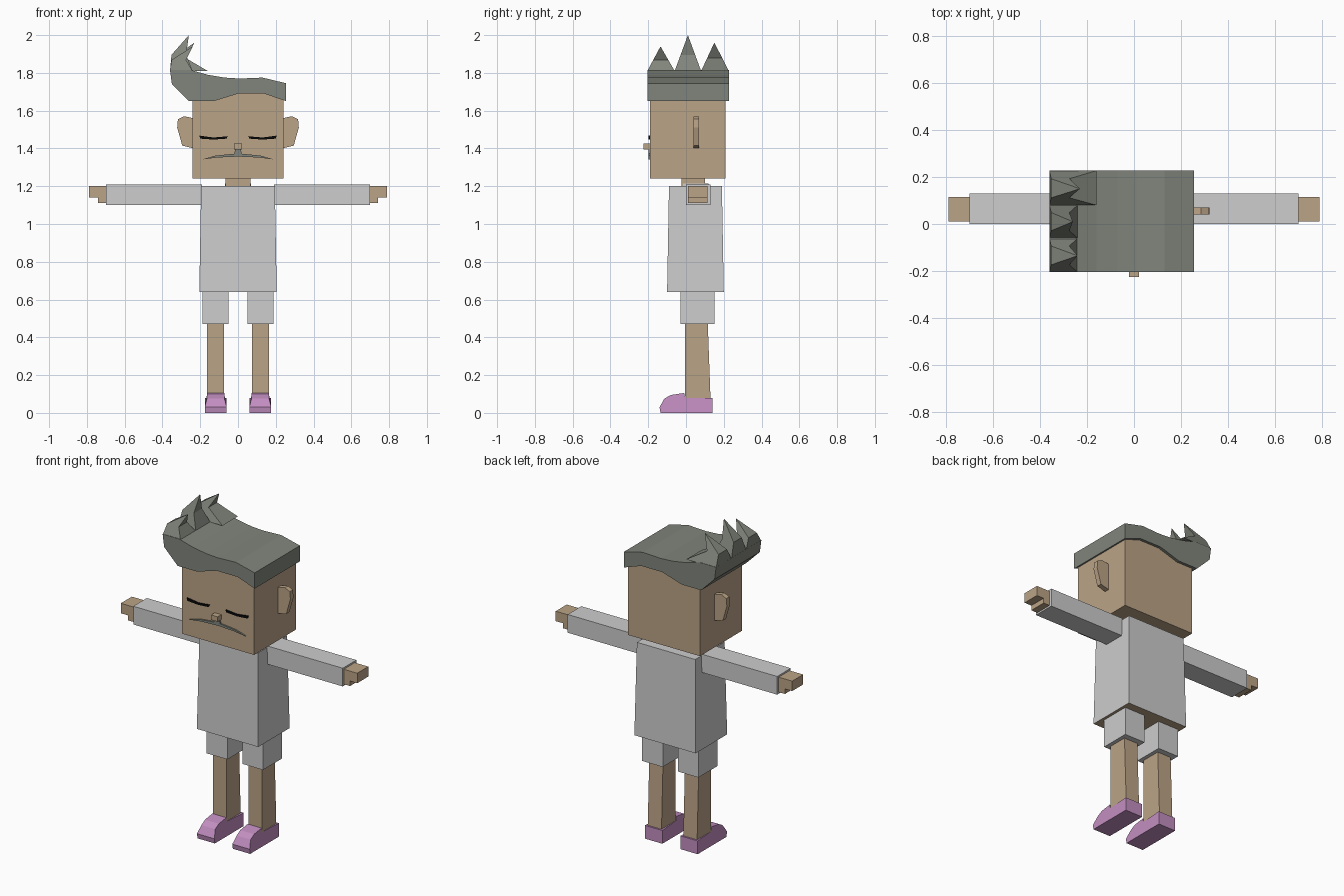
import bpy, bmesh

cube = bpy.data.objects.get("Cube")
if cube:
    bpy.data.objects.remove(cube)


def material(name, colour):
    m = bpy.data.materials.new(name)
    m.use_nodes = True
    m.diffuse_color = (*colour, 1)
    bsdf = next(n for n in m.node_tree.nodes if n.type == 'BSDF_PRINCIPLED')
    bsdf.inputs["Base Color"].default_value = (*colour, 1)
    return m


SKIN = material("warm skin", (0.50, 0.37, 0.24))
CLOTH = material("light grey cloth", (0.61, 0.61, 0.61))
HAIR = material("grey green hair", (0.22, 0.235, 0.20))
PINK = material("pink shoe", (0.54, 0.27, 0.53))
BLACK = material("black lash", (0.003, 0.003, 0.003))


def finish(bm, name, *mats):
    bmesh.ops.recalc_face_normals(bm, faces=bm.faces)
    mesh = bpy.data.meshes.new(name)
    bm.to_mesh(mesh)
    bm.free()
    for m in mats:
        mesh.materials.append(m)
    obj = bpy.data.objects.new(name, mesh)
    bpy.context.collection.objects.link(obj)
    return obj


def loft(name, rings, mat, tip=None, under=None):
    """Stack of rectangles (x0, x1, y0, y1, z), with an optional pointed tip."""
    bm = bmesh.new()
    loops = [[bm.verts.new(p) for p in ((a, c, z), (b, c, z), (b, d, z), (a, d, z))]
             for a, b, c, d, z in rings]
    bottom = bm.faces.new(loops[0])
    if under:
        bottom.material_index = 1
    for low, high in zip(loops, loops[1:]):
        for i in range(4):
            j = (i + 1) % 4
            bm.faces.new((low[i], low[j], high[j], high[i]))
    if tip:
        apex = bm.verts.new(tip)
        for i in range(4):
            bm.faces.new((loops[-1][i], loops[-1][(i + 1) % 4], apex))
    else:
        bm.faces.new(loops[-1])
    return finish(bm, name, *([mat, under] if under else [mat]))


def box(name, x, y, z, mat):
    x = sorted(x)
    return loft(name, [(*x, *y, z[0]), (*x, *y, z[1])], mat)


def prism(name, points, near, far, mat, axis="y", reshape=None):
    """Extrude a flat outline; points are (x, z) along y or (y, z) along x."""
    bm = bmesh.new()
    place = (lambda p, d: (p[0], d, p[1])) if axis == "y" else (lambda p, d: (d, *p))
    face = bm.faces.new([bm.verts.new(place(p, near)) for p in points])
    ext = bmesh.ops.extrude_face_region(bm, geom=[face])["geom"]
    step = (0, far - near, 0) if axis == "y" else (far - near, 0, 0)
    bmesh.ops.translate(bm, vec=step, verts=[v for v in ext if isinstance(v, bmesh.types.BMVert)])
    if reshape:
        for v in bm.verts:
            reshape(v)
    return finish(bm, name, mat)


# Head, neck and torso
box("head", (-0.24, 0.24), (-0.19, 0.21), (1.24, 1.70), SKIN)
box("neck", (-0.065, 0.065), (-0.025, 0.10), (1.19, 1.245), SKIN)
box("collar", (-0.07, 0.07), (-0.015, 0.12), (1.19, 1.215), CLOTH)
loft("shirt", [(-0.205, 0.205, -0.10, 0.20, 0.64), (-0.195, 0.195, -0.09, 0.19, 1.20)],
     CLOTH, under=SKIN)

# Swept hair cap
cap = [(-0.26, 1.65), (-0.35, 1.74), (-0.36, 1.815), (-0.25, 1.815), (-0.16, 1.79),
       (-0.07, 1.775), (0.01, 1.77), (0.13, 1.775), (0.255, 1.745), (0.255, 1.65),
       (0.14, 1.69), (0, 1.69), (-0.13, 1.65)]
prism("hair_cap", cap, -0.205, 0.227, HAIR)

# Three hooked spikes along the side of the hair
spikes = [("front", -0.205, -0.06, -0.24, -0.135, -0.24, 1.94),
          ("middle", -0.06, 0.08, -0.24, 0.01, -0.26, 2.0),
          ("back", 0.08, 0.227, -0.16, 0.15, -0.23, 1.96)]
for label, y0, y1, inner, ty, tx, tz in spikes:
    t = 0.45
    base = 1.81
    middle = base + (tz - base) * t
    loft("hair_spike_" + label,
         [(-0.36, inner, y0, y1, base),
          (-0.352, -0.275, y0 + (ty - y0) * t, y1 + (ty - y1) * t, middle)],
         HAIR, tip=(tx, ty, tz))

# Nose
box("nose", (-0.022, 0.022), (-0.225, -0.185), (1.395, 1.425), SKIN)

ear = [(0.235, 1.56), (0.285, 1.57), (0.318, 1.555), (0.322, 1.51), (0.295, 1.415), (0.235, 1.40)]
lash = [(0.055, 1.465), (0.08, 1.462), (0.13, 1.458), (0.17, 1.463), (0.205, 1.468),
        (0.20, 1.452), (0.13, 1.447), (0.06, 1.452)]
whisker = [(0, 1.395), (0.015, 1.395), (0.02, 1.372), (0.12, 1.362), (0.188, 1.342),
           (0.11, 1.352), (0, 1.357)]
shoe = [(-0.135, 0), (0.14, 0), (0.14, 0.08), (-0.005, 0.08), (-0.01, 0.105),
        (-0.08, 0.095), (-0.115, 0.075), (-0.14, 0.03)]

for s, side in ((1, "left"), (-1, "right")):
    def flip(points):
        return [(s * a, b) for a, b in points]

    # Ear and painted face details
    prism(side + "_ear", flip(ear), 0.04, 0.07, SKIN)
    prism(side + "_closed_eye", flip(lash), -0.198, -0.189, BLACK)
    prism(side + "_moustache", flip(whisker), -0.199, -0.190, HAIR)

    # Arm and hand
    box(side + "_sleeve", (s * 0.19, s * 0.70), (0, 0.13), (1.10, 1.21), CLOTH)
    box(side + "_hand", (s * 0.69, s * 0.79), (0.01, 0.115), (1.14, 1.20), SKIN)
    box(side + "_thumb", (s * 0.69, s * 0.742), (0.01, 0.115), (1.11, 1.145), SKIN)

    # Leg
    box(side + "_shorts", (s * 0.05, s * 0.188), (-0.03, 0.15), (0.47, 0.66), CLOTH)
    x0, x1 = sorted((s * 0.073, s * 0.165))
    loft(side + "_leg", [(x0, x1, -0.005, 0.13, 0.07), (x0, x1, -0.005, 0.115, 0.48)], SKIN)

    # Shoe with a narrower rounded top
    def narrow(v):
        centre = s * 0.118
        if v.co.y < -0.001 and v.co.z > 0.07:
            v.co.x = centre + (v.co.x - centre) * 0.8
    prism(side + "_shoe", shoe, s * 0.06, s * 0.176, PINK, axis="x", reshape=narrow)
